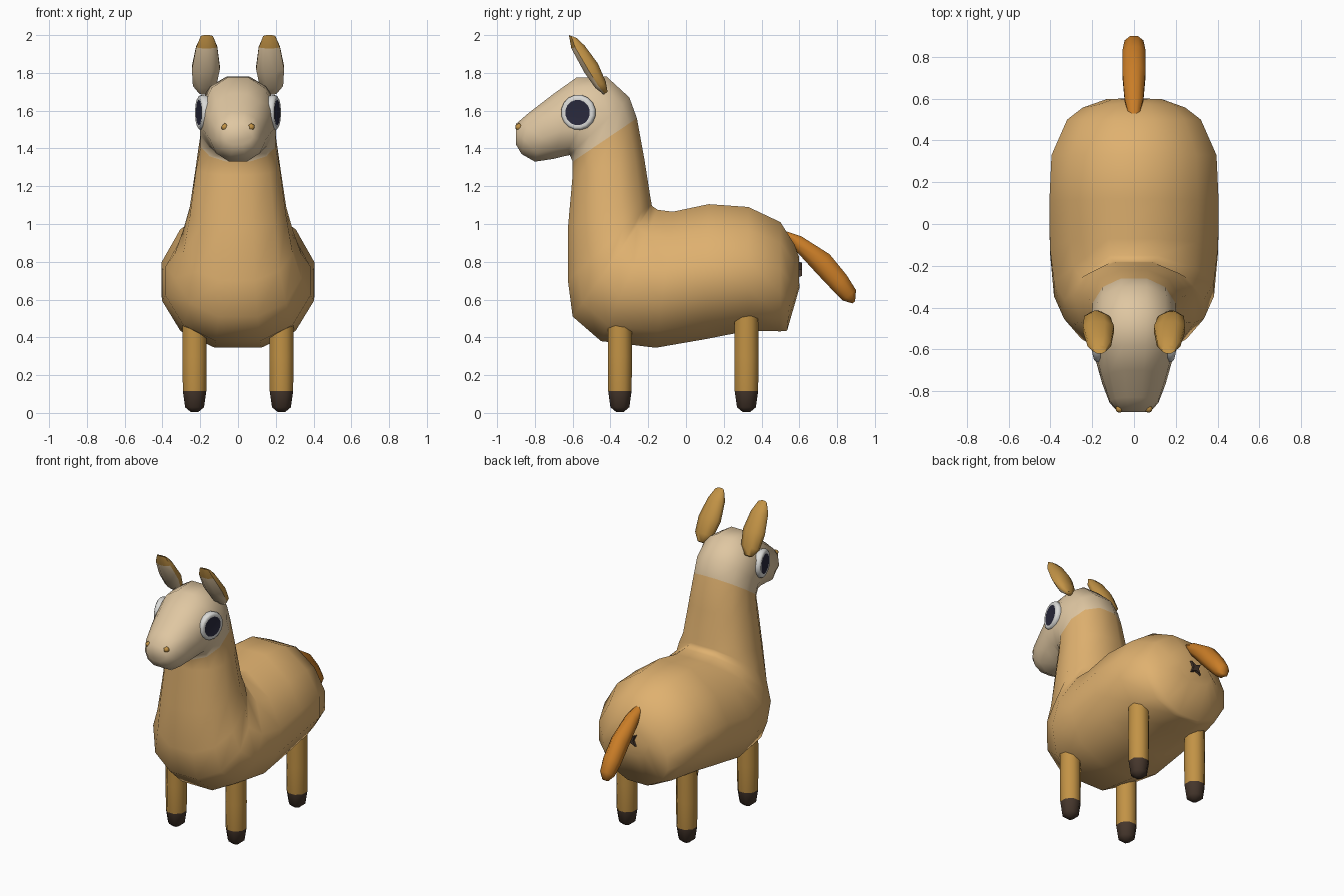
import bpy, bmesh, math
from mathutils import Matrix, Vector

cube = bpy.data.objects.get("Cube")
if cube:
    bpy.data.objects.remove(cube, do_unlink=True)


def material(name, color):
    m = bpy.data.materials.new(name)
    m.use_nodes = True
    m.diffuse_color = (*color, 1)
    m.node_tree.nodes["Principled BSDF"].inputs["Base Color"].default_value = (*color, 1)
    return m


TAN = material("tan wool", (0.74, 0.44, 0.16))
CREAM = material("cream face", (0.74, 0.57, 0.36))
GOLD = material("golden fur", (0.54, 0.29, 0.06))
ORANGE = material("orange tail", (0.59, 0.205, 0.02))
BROWN = material("dark brown", (0.06, 0.037, 0.025))
WHITE = material("eye white", (0.7, 0.7, 0.68))
NAVY = material("dark pupil", (0.022, 0.022, 0.045))


def finish(name, bm, mats, rule=None, angle=60, matrix=None):
    """Turn a bmesh into a smooth object; rule picks each face's material slot."""
    bmesh.ops.recalc_face_normals(bm, faces=bm.faces)
    for f in bm.faces:
        f.smooth = True
        if rule:
            f.material_index = rule(f)
    if matrix:
        bm.transform(matrix)
        bmesh.ops.recalc_face_normals(bm, faces=bm.faces)
    mesh = bpy.data.meshes.new(name)
    bm.to_mesh(mesh)
    bm.free()
    mesh.set_sharp_from_angle(angle=math.radians(angle))
    for m in mats:
        mesh.materials.append(m)
    obj = bpy.data.objects.new(name, mesh)
    bpy.context.collection.objects.link(obj)
    return obj


def loft(rows, sides=12, power=1.0, sloped=0):
    """Skin oval rings; each row is (x, y1, z1, y2, z2, half width).
    The first sloped rings have shoulders that fall away from the top."""
    bm = bmesh.new()
    tag = bm.faces.layers.int.new("ring")
    rings = []
    grow = 1 / math.cos(math.pi / sides)
    for k, (x, y1, z1, y2, z2, hw) in enumerate(rows):
        mid = Vector((x, (y1 + y2) / 2, (z1 + z2) / 2))
        up = Vector((0, (y1 - y2) / 2, (z1 - z2) / 2))
        ring = []
        for i in range(sides):
            a = 2 * math.pi * (i + 0.5) / sides
            c, s = (min(1, abs(t) * grow) for t in (math.cos(a), math.sin(a)))
            upper = math.sin(a) > 0 and k < sloped
            c = math.copysign(c ** power, math.cos(a))
            s = math.copysign(s ** (1.5 if upper else power), math.sin(a))
            ring.append(bm.verts.new(mid + Vector((hw * c, 0, 0)) + up * s))
        rings.append(ring)
    for k, (a, b) in enumerate(zip(rings, rings[1:])):
        for i in range(sides):
            j = (i + 1) % sides
            bm.faces.new((a[i], a[j], b[j], b[i]))[tag] = k
    bm.faces.new(rings[0])[tag] = 0
    bm.faces.new(rings[-1])[tag] = len(rings)
    return bm, tag


def turned(profile, x=0, y=0, sides=12):
    """Round upright part from (radius, height) pairs."""
    return loft([(x, y + r, z, y - r, z, r) for r, z in profile], sides)


# Body, neck and head: back point, belly point, half width, from rump to muzzle
spine = [
    (0.597, 0.83, 0.6, 0.66, 0.13),
    (0.575, 0.89, 0.535, 0.435, 0.245),
    (0.5, 1.01, 0.5, 0.432, 0.32),
    (0.33, 1.09, 0.33, 0.435, 0.395),
    (0.12, 1.105, 0.1, 0.39, 0.405),
    (-0.07, 1.065, -0.16, 0.345, 0.403),
    (-0.15, 1.075, -0.45, 0.38, 0.383),
    (-0.18, 1.095, -0.6, 0.51, 0.335),
    (-0.183, 1.11, -0.625, 0.7, 0.29),
    (-0.19, 1.15, -0.625, 0.98, 0.255),
    (-0.22, 1.34, -0.6, 1.26, 0.222),
    (-0.26, 1.56, -0.6, 1.33, 0.198),
    (-0.3, 1.67, -0.615, 1.365, 0.2),
    (-0.42, 1.78, -0.64, 1.36, 0.2),
    (-0.58, 1.775, -0.7, 1.345, 0.182),
    (-0.7, 1.69, -0.8, 1.33, 0.152),
    (-0.83, 1.59, -0.87, 1.37, 0.117),
    (-0.9, 1.53, -0.9, 1.42, 0.078),
]
bm, tag = loft([(0, *row) for row in spine], 12, 0.9, 8)
neck_end = 11
finish("body_neck_and_head", bm, [TAN, CREAM], lambda f: int(f[tag] >= neck_end), 80)

# Tail
tail = [
    (0.52, 0.965, 0.53, 0.93, 0.025),
    (0.61, 0.935, 0.58, 0.86, 0.045),
    (0.76, 0.84, 0.69, 0.74, 0.056),
    (0.85, 0.73, 0.78, 0.645, 0.056),
    (0.9, 0.65, 0.83, 0.595, 0.045),
    (0.895, 0.59, 0.88, 0.58, 0.02),
]
finish("tail", loft([(0, *row) for row in tail], 8)[0], [ORANGE])

# Small four-armed star under the tail, narrowing outwards
bm = bmesh.new()
star = []
for i in range(8):
    r = 0.026 if i % 2 else 0.066
    a = math.pi * (i + 1) / 4
    star.append(bm.verts.new((r * math.cos(a), 0.58, 0.76 + r * math.sin(a))))
face = bm.faces.new(star)
out = bmesh.ops.extrude_face_region(bm, geom=[face])
for v in out["geom"]:
    if isinstance(v, bmesh.types.BMVert):
        v.co = (v.co.x * 0.75, 0.613, 0.76 + (v.co.z - 0.76) * 0.75)
finish("rump_star", bm, [BROWN], angle=30)

front_dir = Vector((0, -0.85, -0.53))
for side, s in (("left", 1), ("right", -1)):
    # Legs with tapered hooves
    for end, y in (("front", -0.35), ("back", 0.32)):
        bm, tag = turned([(0.02, 0.005), (0.05, 0.03), (0.062, 0.115), (0.064, 0.3),
                          (0.062, 0.54)], s * 0.23, y, 8)
        finish(f"{end}_{side}_leg", bm, [BROWN, GOLD], lambda f: int(f[tag] >= 2), 50)

    # Ears: cream inside, golden back and tip
    ear = [
        (0.18, -0.435, 1.685, -0.415, 1.7, 0.025),
        (0.177, -0.48, 1.72, -0.425, 1.755, 0.062),
        (0.17, -0.54, 1.805, -0.467, 1.85, 0.074),
        (0.166, -0.607, 1.93, -0.537, 1.945, 0.056),
        (0.165, -0.62, 2.0, -0.58, 1.985, 0.032),
    ]
    bm, tag = loft([(s * x, *row) for x, *row in ear], 8)
    finish(f"{side}_ear", bm, [GOLD, CREAM],
           lambda f: int(f[tag] < 3 and f.normal.dot(front_dir) > 0.2))

    # Eyes: pale rim with a dark pupil disc
    place = (Matrix.Translation((s * 0.19, -0.57, 1.59))
             @ Matrix.Rotation(math.radians(-13 * s), 4, "Z")
             @ Matrix.Rotation(math.radians(90 * s), 4, "Y"))
    bm, tag = turned([(0.085, -0.04), (0.093, 0), (0.088, 0.014), (0.078, 0.02),
                      (0.066, 0.018)], sides=16)
    finish(f"{side}_eye", bm, [WHITE, NAVY], lambda f: int(f[tag] == 5), 50, place)

    # Nostrils
    bm = bmesh.new()
    bmesh.ops.create_icosphere(bm, subdivisions=1, radius=0.021,
                               matrix=Matrix.Translation((s * 0.07, -0.885, 1.513)))
    finish(f"{side}_nostril", bm, [GOLD])
